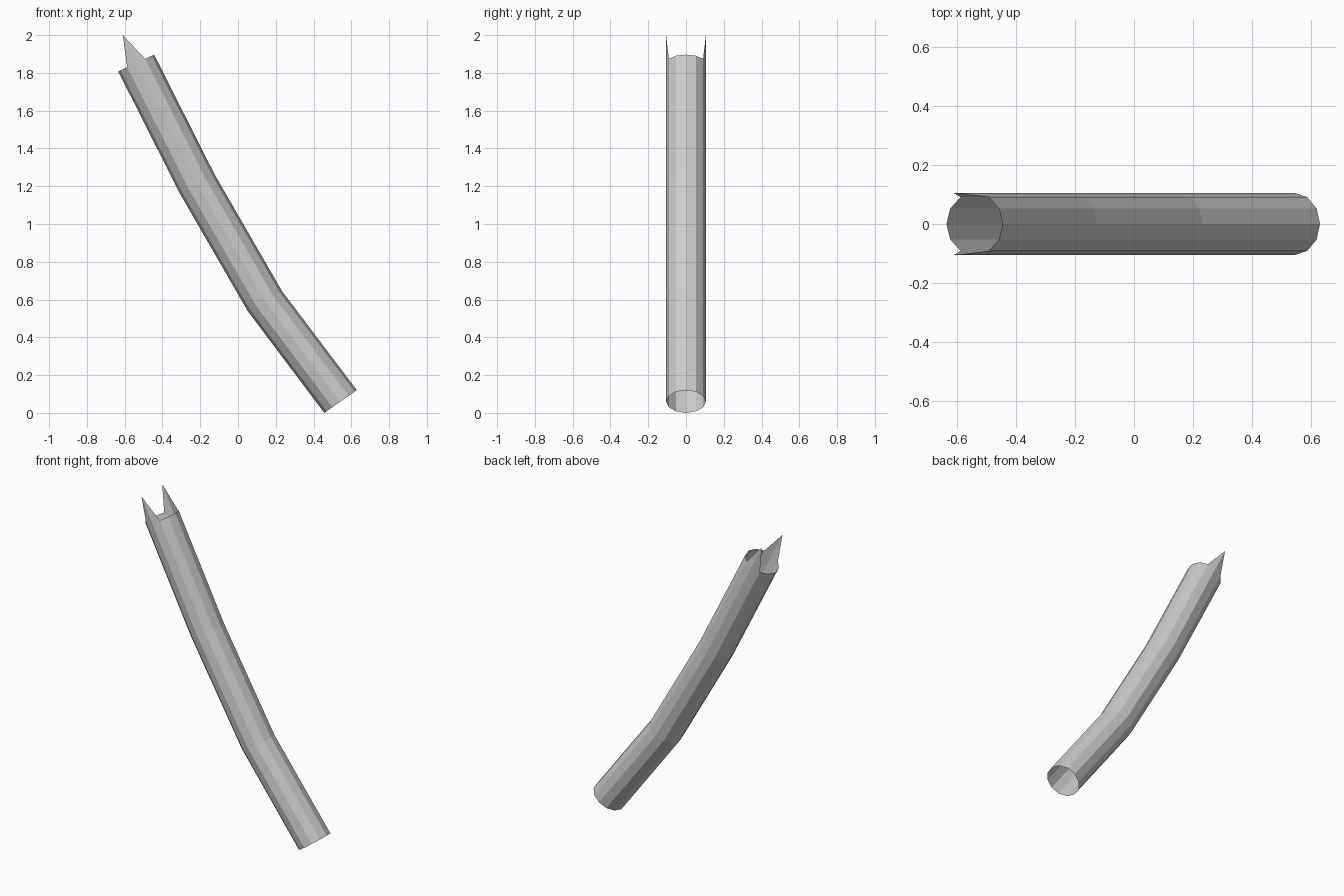
import bpy, bmesh, math

if "Cube" in bpy.data.objects:
    bpy.data.objects.remove(bpy.data.objects["Cube"])

SIDES = 12
RADIUS = 0.105

# Centre line in the xz plane: (x, z, tilt of the ring in degrees)
path = [(0.543, 0.06, 35.0),
        (0.142, 0.592, 30.0),
        (-0.216, 1.212, 27.5),
        (-0.539, 1.852, 25.0)]

bm = bmesh.new()

# Rings along the bent pipe
rings = []
for cx, cz, tilt in path:
    t = math.radians(tilt)
    ring = []
    for i in range(SIDES):
        a = 2 * math.pi * i / SIDES
        u = RADIUS * math.cos(a)
        ring.append(bm.verts.new((cx + u * math.cos(t),
                                  RADIUS * math.sin(a),
                                  cz + u * math.sin(t))))
    rings.append(ring)

# Two spikes on the broken top rim, front and back
for i in (SIDES // 4, 3 * SIDES // 4):
    rings[-1][i].co.x = -0.61
    rings[-1][i].co.z = 2.0

# Open-ended wall
for low, high in zip(rings, rings[1:]):
    for i in range(SIDES):
        j = (i + 1) % SIDES
        bm.faces.new((low[i], low[j], high[j], high[i]))

# Stand exactly on the ground
lowest = min(v.co.z for v in bm.verts)
for v in bm.verts:
    if v.co.z < 1.99:
        v.co.z -= lowest

mesh = bpy.data.meshes.new("bent_pipe")
bm.normal_update()
bm.to_mesh(mesh)
bm.free()
pipe = bpy.data.objects.new("bent_pipe", mesh)
bpy.context.collection.objects.link(pipe)
